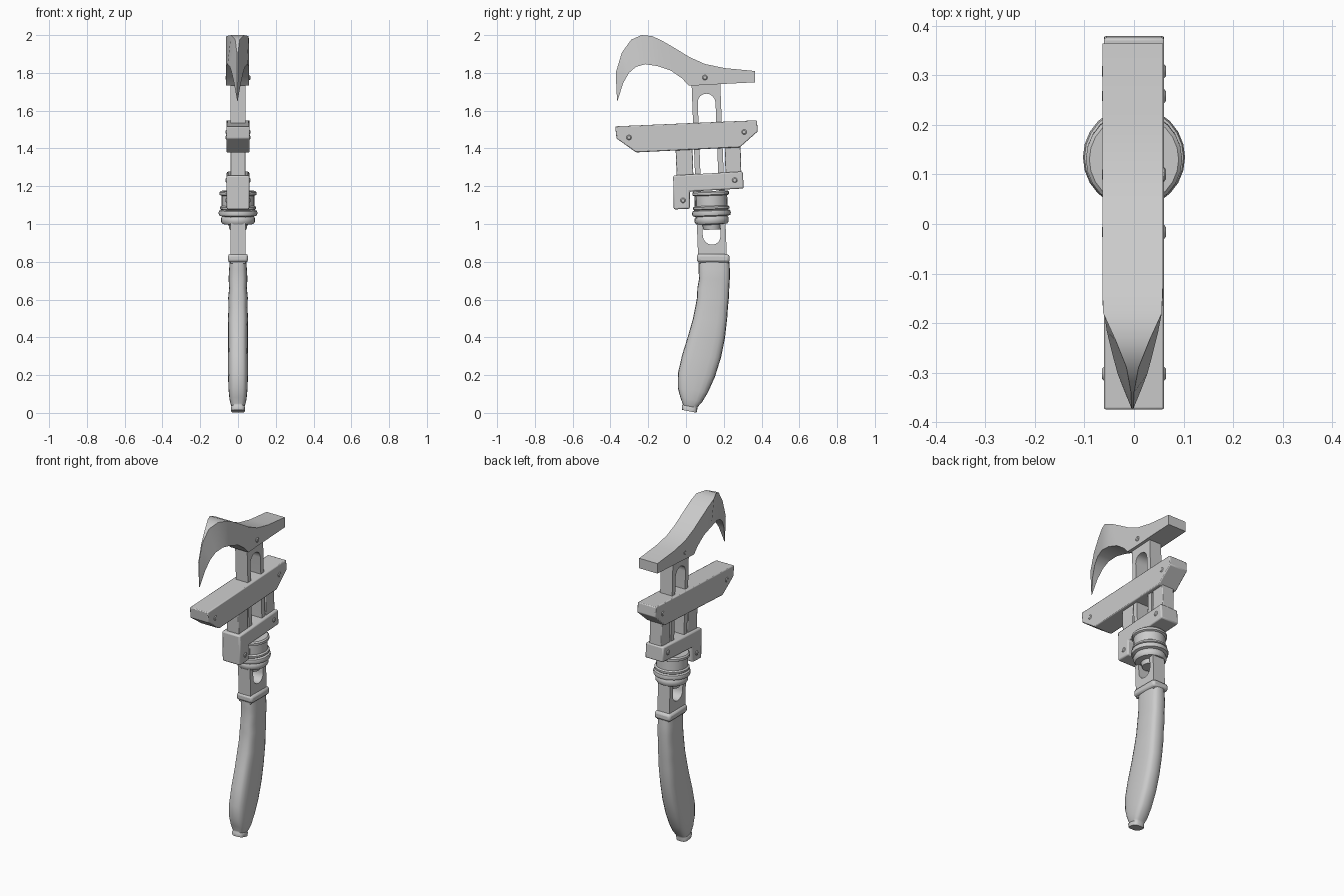
import bpy, bmesh, math
from mathutils import Vector, Matrix

if "Cube" in bpy.data.objects:
    bpy.data.objects.remove(bpy.data.objects["Cube"])


def add_mesh(name, verts, faces, bevel=0.0, smooth=35, segments=2):
    me = bpy.data.meshes.new(name)
    me.from_pydata(verts, [], faces)
    bm = bmesh.new()
    bm.from_mesh(me)
    bmesh.ops.remove_doubles(bm, verts=bm.verts, dist=1e-5)
    bmesh.ops.recalc_face_normals(bm, faces=bm.faces)
    bm.to_mesh(me)
    bm.free()
    ob = bpy.data.objects.new(name, me)
    bpy.context.collection.objects.link(ob)
    if bevel:
        mod = ob.modifiers.new("Bevel", 'BEVEL')
        mod.width, mod.segments, mod.limit_method = bevel, segments, 'ANGLE'
    bpy.ops.object.select_all(action='DESELECT')
    ob.select_set(True)
    bpy.context.view_layer.objects.active = ob
    bpy.ops.object.shade_smooth_by_angle(angle=math.radians(smooth))
    return ob


def loft(name, rings, **kw):
    """Skin closed rings of equal length, capping both ends."""
    n = len(rings[0])
    verts = [v for r in rings for v in r]
    faces = [(i * n + j, i * n + (j + 1) % n, (i + 1) * n + (j + 1) % n, (i + 1) * n + j)
             for i in range(len(rings) - 1) for j in range(n)]
    faces += [tuple(range(n)), tuple(range(len(verts) - n, len(verts)))]
    return add_mesh(name, verts, faces, **kw)


def plate(name, outline, half, bevel=0.005):
    """Extrude a (y, z) outline symmetrically along x."""
    return loft(name, [[(x, y, z) for y, z in outline] for x in (-half, half)], bevel=bevel)


def lean(t, z):
    """Point across the leaning shaft: t is the offset from its centre line."""
    return (0.141 + t - 0.0376 * (z - 0.8), z)


# Hooked upper jaw: top edge, lower edge and half widths of each
stations = [
    (0.364, 1.81, 0.364, 1.75, .061, .061), (0.206, 1.825, 0.206, 1.742, .061, .061),
    (0.10, 1.847, 0.10, 1.736, .061, .061), (0.02, 1.883, 0.015, 1.732, .061, .061),
    (-0.074, 1.94, -0.02, 1.77, .061, .061), (-0.13, 1.972, -0.08, 1.812, .061, .061),
    (-0.18, 1.995, -0.15, 1.836, .059, .061), (-0.235, 2.0, -0.216, 1.846, .034, .052),
    (-0.29, 1.976, -0.265, 1.832, .012, .040), (-0.34, 1.907, -0.302, 1.80, .003, .030),
    (-0.372, 1.80, -0.333, 1.745, .002, .018), (-0.365, 1.65, -0.363, 1.65, .001, .001)]
loft("upper_jaw", [[(-.003 - a, y1, z1), (-.003 + a, y1, z1), (-.003 + b, y2, z2), (-.003 - b, y2, z2)]
                   for y1, z1, y2, z2, a, b in stations], smooth=40)

# Slotted shaft: outer outline bridged to the round-ended slot
N = 8
slot, outer = [], []
for k in range(N + 1):
    a = math.pi * k / N
    slot.append(lean(.047 * math.cos(a), 1.643 + .047 * math.sin(a)))
    outer.append(lean(.076 * max(-1, min(1, 1.42 * math.cos(a))), 1.745))
for k in range(N + 1):
    a = math.pi * (1 + k / N)
    slot.append(lean(.047 * math.cos(a), .937 + .047 * math.sin(a)))
    outer.append(lean(.076 * max(-1, min(1, 1.42 * math.cos(a))), .79))
m = len(slot)
loops = [[(x, y, z) for y, z in o] for x, o in ((-.04, outer), (.04, outer), (.04, slot), (-.04, slot))]
add_mesh("shaft", [v for l in loops for v in l],
         [(i * m + j, i * m + (j + 1) % m, (i + 1) % 4 * m + (j + 1) % m, (i + 1) % 4 * m + j)
          for i in range(4) for j in range(m)
          if not (i == 0 and outer[j] == outer[(j + 1) % m])])

# Sliding lower jaw, carriage and the posts joining them
plate("lower_jaw", [(-.375, 1.517), (.375, 1.549), (.38, 1.49), (.285, 1.406),
                    (-.264, 1.379), (-.368, 1.453)], .061)
plate("carriage", [(-.068, 1.257), (.30, 1.278), (.306, 1.188), (.02, 1.172),
                   (.02, 1.081), (-.065, 1.077)], .06, .008)
plate("front_post", [(-.056, 1.42), (.034, 1.42), (.040, 1.22), (-.048, 1.22)], .04, .004)
plate("back_post", [(.204, 1.44), (.288, 1.44), (.294, 1.23), (.210, 1.23)], .04, .004)

# Adjusting nut, turned about the shaft axis
profile = [(.001, 1.175), (.09, 1.175), (.097, 1.168), (.097, 1.155), (.087, 1.15), (.087, 1.096),
           (.096, 1.09), (.096, 1.08), (.089, 1.075), (.1, 1.07), (.103, 1.058), (.1, 1.045),
           (.084, 1.04), (.09, 1.03), (.09, 1.012), (.082, 1.0), (.05, .996), (.045, .97), (.001, .97)]
S = 24
nut = loft("adjusting_nut", [[(r * math.cos(2 * math.pi * k / S), r * math.sin(2 * math.pi * k / S), z - 1.07)
                              for k in range(S)] for r, z in profile])
nut.location = (0, .134, 1.07)
nut.rotation_euler.x = .037

# Collar above the grip
plate("collar", [(.057, .797), (.232, .795), (.23, .84), (.057, .842)], .053, .014)

# Curved grip: z, front y, back y, half width, end tilt
grip = [(.80, .066, .23, .044, 0), (.76, .066, .232, .047, 0), (.71, .069, .232, .050, 0),
        (.66, .060, .229, .047, 0), (.61, .058, .227, .052, 0), (.56, .049, .222, .050, 0),
        (.50, .037, .218, .053, 0), (.40, .010, .206, .052, -.05), (.30, -.02, .185, .053, -.08),
        (.20, -.043, .153, .053, -.1), (.12, -.043, .116, .050, -.15), (.07, -.030, .086, .045, -.2),
        (.042, -.018, .064, .038, -.2), (.034, -.017, .060, .034, -.2),
        (.028, -.022, .060, .038, -.2), (.0085, -.020, .056, .036, -.2)]
rings = []
for z, y0, y1, w, tilt in grip:
    ring = []
    for k in range(20):
        a = 2 * math.pi * k / 20
        c, s = math.cos(a), math.sin(a)
        dy = (y1 - y0) / 2 * math.copysign(abs(s) ** .7, s)
        ring.append((w * math.copysign(abs(c) ** .6, c), (y0 + y1) / 2 + dy, z + tilt * dy))
    rings.append(ring)
loft("grip", rings, smooth=50)

# Small rivets through jaws and carriage
for i, (y, z) in enumerate([(.10, 1.775), (-.302, 1.458), (.308, 1.487), (-.016, 1.125), (.258, 1.232)]):
    loft("rivet_%d" % (i + 1), [[(x, y + r * math.cos(k * math.pi / 5), z + r * math.sin(k * math.pi / 5))
                                for k in range(10)]
                               for x, r in ((-.065, .009), (-.061, .014), (.061, .014), (.065, .009))])
